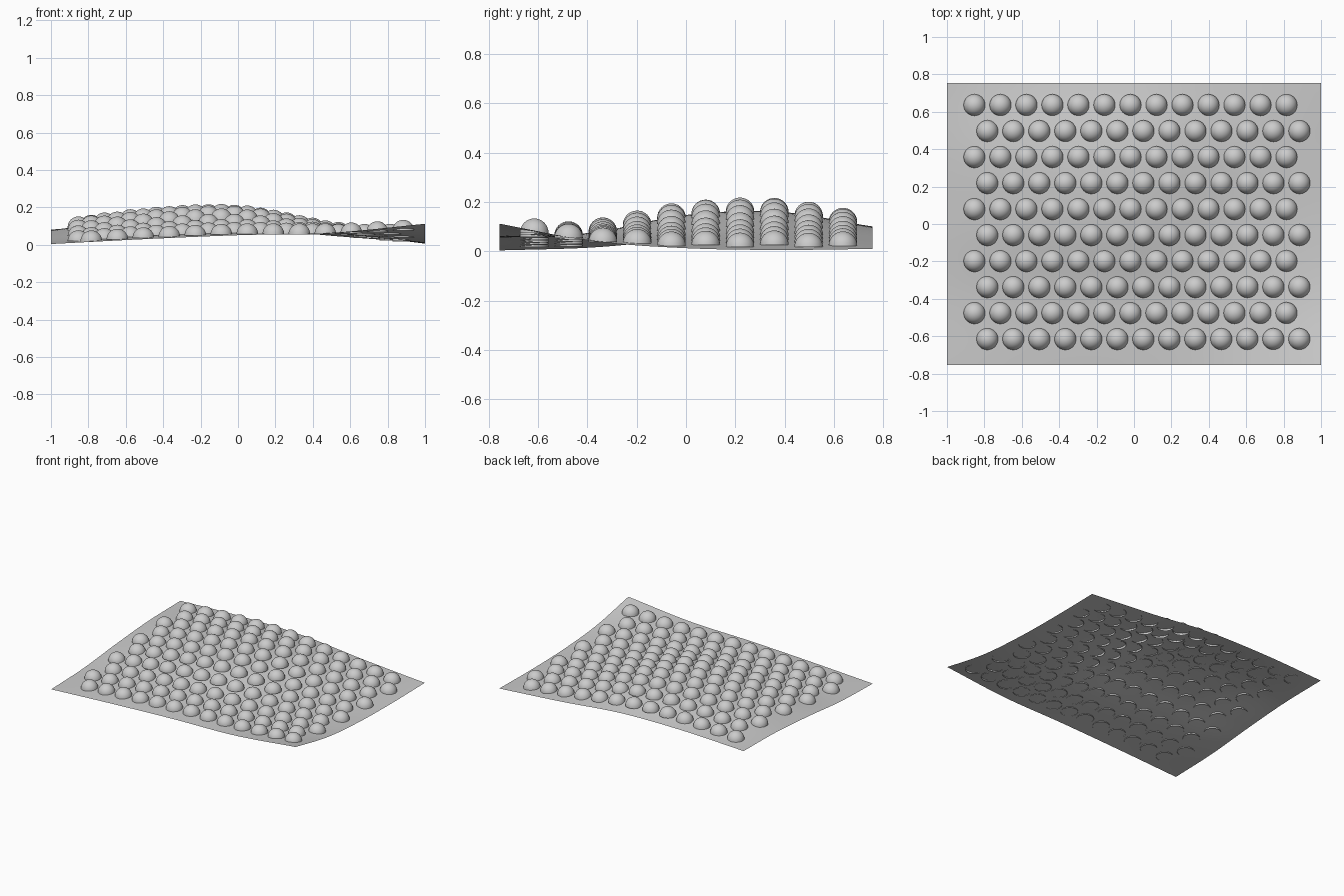
import bpy, bmesh
from mathutils import Matrix

if "Cube" in bpy.data.objects:
    bpy.data.objects.remove(bpy.data.objects["Cube"])

HX, HY = 1.0, 0.755
# sheet heights on a coarse 5 x 5 grid: rows front to back, columns left to right
HEIGHTS = [
    [.004, .030, .051, .064, .112],
    [.016, .058, .077, .056, .042],
    [.050, .120, .145, .062, .013],
    [.076, .142, .156, .072, .006],
    [.082, .100, .094, .048, .010],
]


def spline(vals, t):
    """Smooth curve through evenly spaced values, t in 0..1."""
    p = [2 * vals[0] - vals[1], *vals, 2 * vals[-1] - vals[-2]]
    f = min(max(t, 0), 1) * (len(vals) - 1)
    i = min(int(f), len(vals) - 2)
    u = f - i
    a, b, c, d = p[i:i + 4]
    return b + 0.5 * u * (c - a + u * (2*a - 5*b + 4*c - d + u * (3*(b - c) + d - a)))


def height(x, y):
    rows = [spline(r, (x + HX) / (2 * HX)) for r in HEIGHTS]
    return spline(rows, (y + HY) / (2 * HY))


def mesh_from(bm, name):
    me = bpy.data.meshes.new(name)
    for f in bm.faces:
        f.smooth = True
    bm.to_mesh(me)
    bm.free()
    return me


def add(name, me, loc=(0, 0, 0)):
    ob = bpy.data.objects.new(name, me)
    ob.location = loc
    bpy.context.collection.objects.link(ob)
    return ob


# curved sheet
bm = bmesh.new()
bmesh.ops.create_grid(bm, x_segments=64, y_segments=48, size=1,
                      matrix=Matrix.Diagonal((HX, HY, 1, 1)))
for v in bm.verts:
    v.co.z = height(v.co.x, v.co.y)
add("curved_sheet", mesh_from(bm, "curved_sheet"))

# one dome: the upper half of a sphere, shared by all copies
bm = bmesh.new()
bmesh.ops.create_uvsphere(bm, u_segments=32, v_segments=16, radius=0.058)
bmesh.ops.delete(bm, geom=[v for v in bm.verts if v.co.z < -1e-4], context='VERTS')
dome = mesh_from(bm, "dome")

# staggered rows of domes
STEP = 0.139
for r in range(10):
    y = -0.615 + r * STEP
    x0 = -0.784 if r % 2 == 0 else -0.853
    for c in range(13):
        x = x0 + c * STEP
        add(f"dome_{r}_{c}", dome, (x, y, height(x, y) - 0.003))
